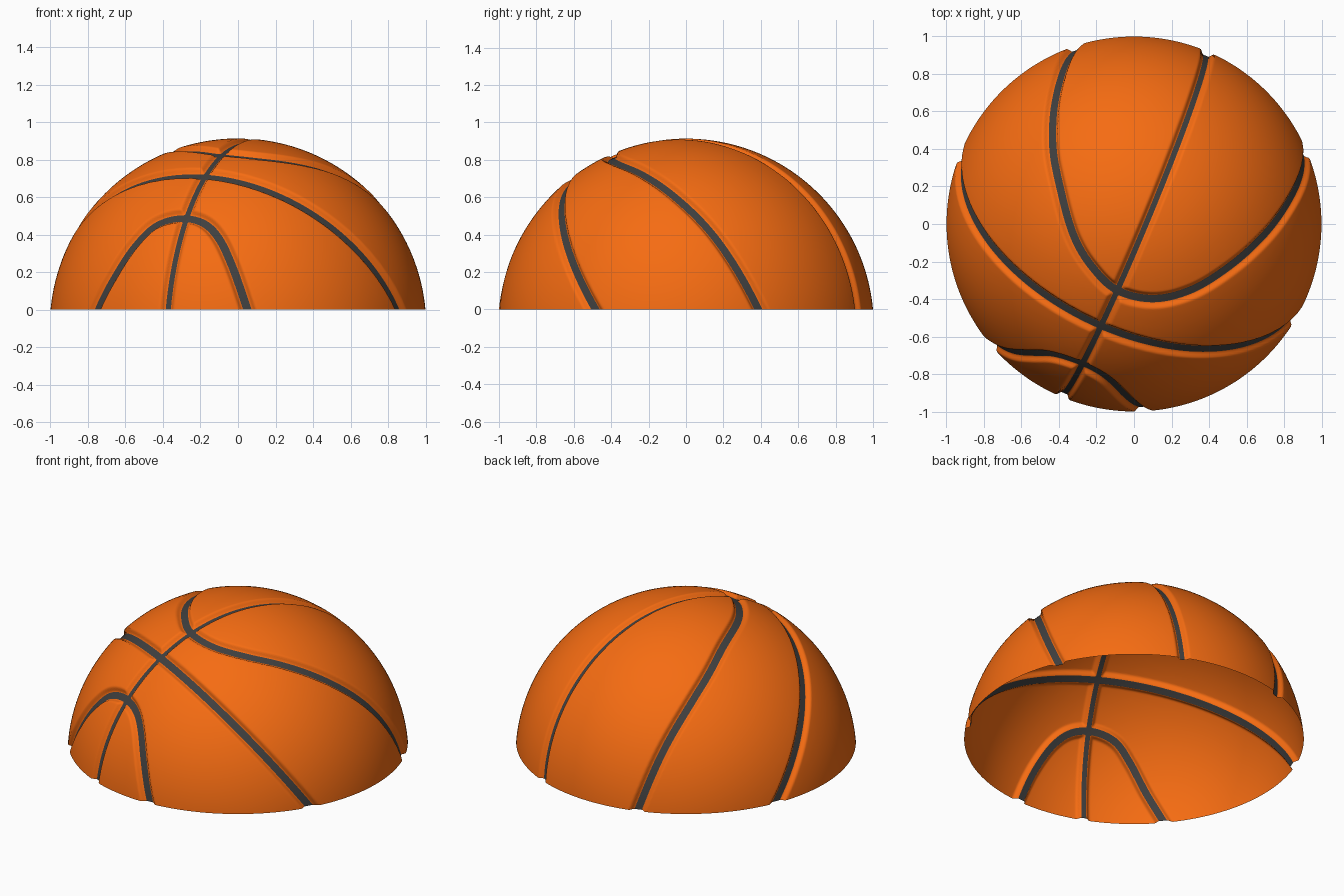
import bpy, bmesh, math
from mathutils import Vector, kdtree

if "Cube" in bpy.data.objects:
    bpy.data.objects.remove(bpy.data.objects["Cube"])

DROP = 0.091          # sphere centre lies this far below the cut rim
RADIUS = 1.004
DEPTH, LIP = 0.024, 0.026
THIN, WIDE = 0.015, 0.022


def material(name, rgb):
    m = bpy.data.materials.new(name)
    m.diffuse_color = (*rgb, 1)
    m.use_nodes = True
    m.node_tree.nodes["Principled BSDF"].inputs["Base Color"].default_value = m.diffuse_color
    return m


def great_circle(normal, n=2500):
    nrm = Vector(normal).normalized()
    u = nrm.orthogonal().normalized()
    v = nrm.cross(u)
    return [u * math.cos(2 * math.pi * i / n) + v * math.sin(2 * math.pi * i / n) for i in range(n)]


def spline(points, steps=80):
    p = [Vector(q).normalized() for q in points]
    for _ in range(3):      # carry the seam on below the rim
        p = [(2 * p[0] - p[1]).normalized()] + p + [(2 * p[-1] - p[-2]).normalized()]
    out = []
    for a, b, c, d in zip(p, p[1:], p[2:], p[3:]):
        for i in range(steps):
            t = i / steps
            q = 2 * b + (c - a) * t + (2 * a - 5 * b + 4 * c - d) * t * t + (3 * b - a - 3 * c + d) * t ** 3
            out.append(q.normalized())
    return out


def lift(a, b):
    return math.sqrt(max(0.008, 0.97 - a * a - b * b))


def tree(points):
    kd = kdtree.KDTree(len(points))
    for i, q in enumerate(points):
        kd.insert(q, i)
    kd.balance()
    return kd


# Seam paths: two crossing great circles and two bowed loops
top_loop = [(-.31, .945), (-.39, .79), (-.435, .55), (-.432, .38), (-.395, .19), (-.32, -.07), (-.22, -.235),
            (-.09, -.355), (.1, -.4), (.3, -.355), (.5, -.235), (.7, -.055), (.85, .16), (.912, .395)]
front_loop = [(-.752, 0), (-.66, .18), (-.55, .345), (-.44, .45), (-.31, .488), (-.19, .465),
              (-.105, .385), (-.03, .23), (.05, 0)]
thin_tree = tree(great_circle((-.921, .386, .060)))
wide_tree = tree(great_circle((.357, .734, .578))
                 + spline([(x, y, lift(x, y)) for x, y in top_loop])
                 + spline([(x, -lift(x, z + DROP), z + DROP) for x, z in front_loop]))


def field(co):
    return min(thin_tree.find(co)[2] - THIN, wide_tree.find(co)[2] - WIDE)


# Unit sphere, lower part trimmed, refined along the seams
bm = bmesh.new()
bmesh.ops.create_icosphere(bm, subdivisions=6, radius=1)
bmesh.ops.delete(bm, geom=[v for v in bm.verts if v.co.z < -0.02], context='VERTS')
for reach in (0.075, 0.045):
    near = {v for v in bm.verts if field(v.co) < reach}
    edges = [e for e in bm.edges if e.verts[0] in near or e.verts[1] in near]
    bmesh.ops.subdivide_edges(bm, edges=edges, cuts=1, use_grid_fill=True)
    bmesh.ops.triangulate(bm, faces=bm.faces[:])
    for v in bm.verts:
        v.co.normalize()

# Exact colour border: split edges where they cross the seam outline
f = {v: field(v.co) for v in bm.verts}
border = []
for e in bm.edges[:]:
    a, b = e.verts
    if f[a] * f[b] < 0:
        t = f[a] / (f[a] - f[b])
        v = bmesh.utils.edge_split(e, a, t)[1]
        v.co.normalize()
        f[v] = 0.0
        border.append(v)
bmesh.ops.connect_verts(bm, verts=border)
bmesh.ops.triangulate(bm, faces=[q for q in bm.faces if len(q.verts) > 3])

# Seam colour and pressed-in groove
for face in bm.faces:
    face.smooth = True
    face.material_index = 1 if sum(f[v] for v in face.verts) < 0 else 0
for v in bm.verts:
    s = min(1, max(0, f[v] / LIP))
    v.co *= RADIUS - DEPTH * (1 - s * s * (3 - 2 * s))
    v.co.z -= DROP

# Flat open rim
bmesh.ops.bisect_plane(bm, geom=bm.verts[:] + bm.edges[:] + bm.faces[:], plane_co=(0, 0, 0),
                       plane_no=(0, 0, 1), clear_inner=True)
bmesh.ops.recalc_face_normals(bm, faces=bm.faces[:])
top = max(bm.faces, key=lambda q: q.calc_center_median().z)
if top.normal.z < 0:
    bmesh.ops.reverse_faces(bm, faces=bm.faces[:])

mesh = bpy.data.meshes.new("half_ball_shell")
bm.to_mesh(mesh)
bm.free()
mesh.materials.append(material("orange_rubber", (0.92, 0.15, 0.006)))
mesh.materials.append(material("dark_seam", (0.05, 0.05, 0.05)))
bpy.context.collection.objects.link(bpy.data.objects.new("half_ball_shell", mesh))
